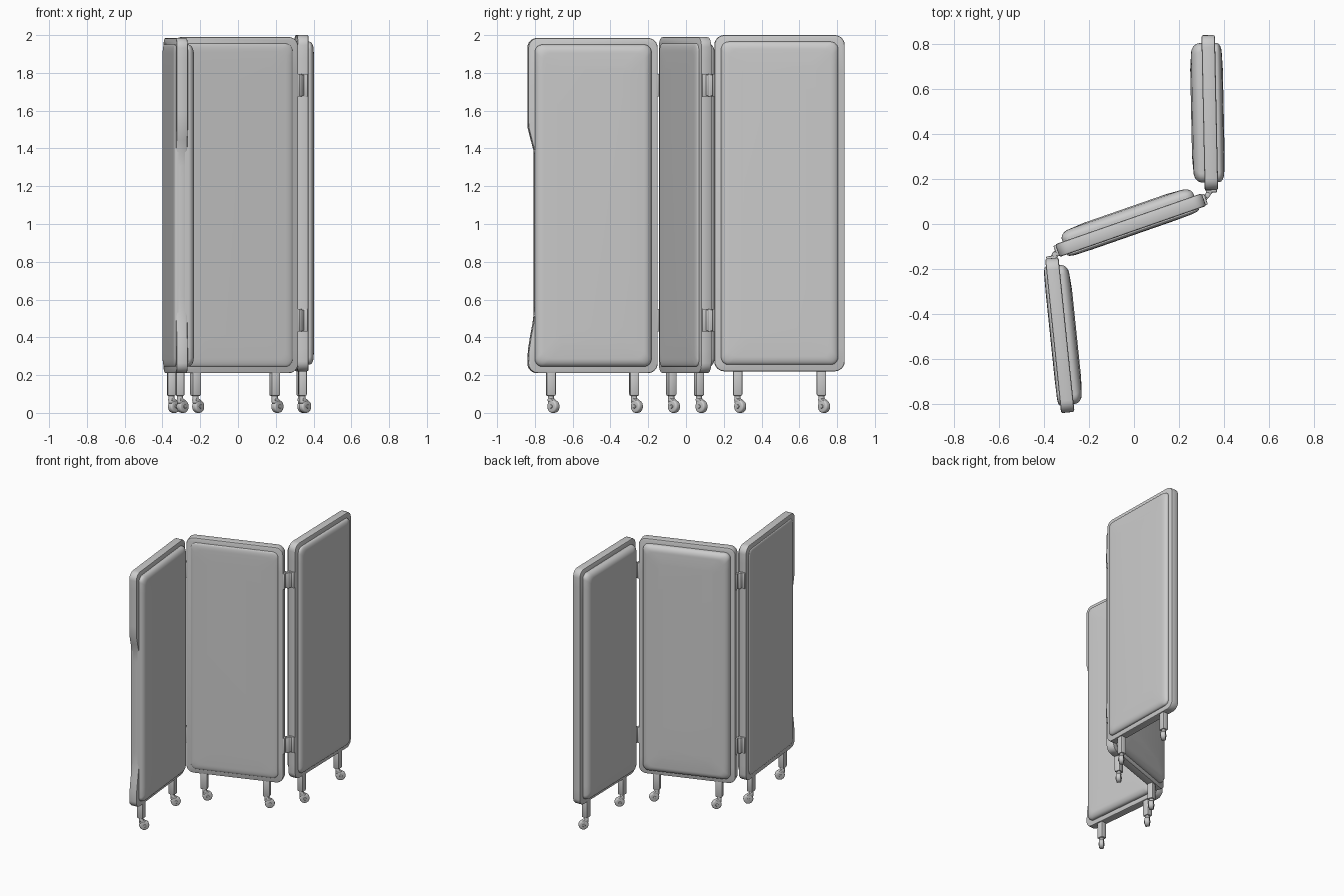
import bpy, bmesh, math
from mathutils import Matrix, Vector

if "Cube" in bpy.data.objects:
    bpy.data.objects.remove(bpy.data.objects["Cube"])

grey = bpy.data.materials.new("plain grey")
grey.diffuse_color = (0.6, 0.6, 0.6, 1)
grey.use_nodes = True
grey.node_tree.nodes["Principled BSDF"].inputs["Base Color"].default_value = grey.diffuse_color

WIDTH, HALF = 0.69, 0.03


def finish(bm, name, matrix):
    bmesh.ops.recalc_face_normals(bm, faces=bm.faces)
    me = bpy.data.meshes.new(name)
    bm.to_mesh(me)
    bm.free()
    me.materials.append(grey)
    ob = bpy.data.objects.new(name, me)
    bpy.context.collection.objects.link(ob)
    ob.matrix_world = matrix
    bpy.context.view_layer.objects.active = ob
    ob.select_set(True)
    bpy.ops.object.shade_smooth_by_angle(angle=math.radians(40))
    ob.select_set(False)
    return ob


def outline(w, h, r, side=24, n=6):
    """Rounded rectangle in the panel plane, with extra points up the sides."""
    pts = []
    for q, (sx, sz) in enumerate(((1, 1), (-1, 1), (-1, -1), (1, -1))):
        for i in range(n + 1):
            a = math.pi / 2 * (q + i / n)
            pts.append((sx * (w / 2 - r) + r * math.cos(a),
                        sz * (h / 2 - r) + r * math.sin(a)))
        if q in (1, 3):
            d = -1 if q == 1 else 1
            for i in range(1, side):
                pts.append((d * w / 2, d * (h / 2 - r) * (2 * i / side - 1)))
    return pts


def loft(name, rings, matrix, warp=None):
    """rings: (width, height, corner radius, depth), capped at both ends."""
    bm = bmesh.new()
    loops = []
    for w, h, r, d in rings:
        loops.append([bm.verts.new((u - (warp(u, z) if warp else 0), d, z))
                      for u, z in outline(w, h, r)])
    for a, b in zip(loops, loops[1:]):
        for i in range(len(a)):
            j = (i + 1) % len(a)
            bm.faces.new((a[i], a[j], b[j], b[i]))
    bm.faces.new(loops[0])
    bm.faces.new(loops[-1])
    return finish(bm, name, matrix)


def box(name, size, matrix, bevel=0.005):
    bm = bmesh.new()
    bmesh.ops.create_cube(bm, size=1, matrix=Matrix.Diagonal((*size, 1)))
    bmesh.ops.bevel(bm, geom=bm.edges[:], offset=bevel, segments=2,
                    affect='EDGES', profile=0.5)
    return finish(bm, name, matrix)


def rod(name, r, depth, matrix, bevel=0.004, r2=None):
    bm = bmesh.new()
    bmesh.ops.create_cone(bm, cap_ends=True, segments=24, radius1=r,
                          radius2=r if r2 is None else r2, depth=depth)
    rims = [e for e in bm.edges if abs(e.verts[0].co.z - e.verts[1].co.z) < 1e-5]
    bmesh.ops.bevel(bm, geom=rims, offset=bevel, segments=3,
                    affect='EDGES', profile=0.5)
    return finish(bm, name, matrix)


def dent(u, z):
    """Shallow hollow in the outer edge of the left frame."""
    if u < WIDTH / 2 - 0.06:
        return 0
    up = min(1, max(0, (0.43 - z) / 0.17))
    low = min(1, max(0, (z + 0.82) / 0.3))
    s = min(up, low)
    return 0.038 * s * s * (3 - 2 * s)


def pad(name, side, depth, height, matrix):
    """Padded cushion with rolled edges on one face of a panel."""
    rings = [(WIDTH - 0.07, height - 0.07, 0.04, side * (HALF - 0.012))]
    for i in range(9):
        a = math.pi / 2 * i / 8
        k = 0.07 + 0.09 * (1 - math.cos(a))
        rings.append((WIDTH - k, height - k, 0.04,
                      side * (HALF + depth * (0.15 + 0.75 * math.sin(a)))))
    rings.append((WIDTH - 0.3, height - 0.3, 0.04, side * (HALF + depth)))
    loft(name, rings, matrix)


def caster(name, x, y, top, angle):
    """Square leg, swivel stem, fork and wheel."""
    turn = Matrix.Rotation(angle, 4, 'Z')
    T = Matrix.Translation
    box(name + "_leg", (0.05, 0.045, top - 0.07),
        T((x, y, (top + 0.02 + 0.09) / 2)) @ turn, 0.008)
    rod(name + "_swivel_stem", 0.016, 0.05, T((x, y, 0.075)))
    swing = Matrix.Rotation(math.radians(45), 4, 'Z')
    hub = T((x + 0.014, y + 0.014, 0.034)) @ swing
    box(name + "_fork", (0.04, 0.034, 0.022),
        T((x + 0.006, y + 0.006, 0.066)) @ swing @ Matrix.Rotation(0.5, 4, 'Y'), 0.006)
    rod(name + "_wheel", 0.034, 0.034,
        hub @ Matrix.Rotation(math.pi / 2, 4, 'X'), 0.009)
    rod(name + "_axle", 0.01, 0.044,
        hub @ Matrix.Rotation(math.pi / 2, 4, 'X'), 0.003)


# Panels: name, centre x, y, turn, bottom, top, deep pad, shallow pad, warp
panels = [
    ("left", -0.33, -0.495, -84.1, 0.21, 1.985, 0.045, 0.013, dent),
    ("middle", -0.015, -0.005, 19.2, 0.21, 1.99, 0.048, 0.016, None),
    ("right", 0.337, 0.495, 91.2, 0.22, 2.0, 0.053, 0.032, None),
]
for name, x, y, deg, lo, hi, deep, shallow, warp in panels:
    ang = math.radians(deg)
    h = hi - lo
    m = Matrix.Translation((x, y, (lo + hi) / 2)) @ Matrix.Rotation(ang, 4, 'Z')
    # Frame with eased edges
    e = 0.008
    loft(name + "_frame", [
        (WIDTH - 2 * e, h - 2 * e, 0.045, -HALF),
        (WIDTH - 0.6 * e, h - 0.6 * e, 0.05, -HALF + 0.3 * e),
        (WIDTH, h, 0.053, -HALF + e),
        (WIDTH, h, 0.053, HALF - e),
        (WIDTH - 0.6 * e, h - 0.6 * e, 0.05, HALF - 0.3 * e),
        (WIDTH - 2 * e, h - 2 * e, 0.045, HALF)], m, warp)
    pad(name + "_deep_pad", 1, deep, h, m)
    pad(name + "_shallow_pad", -1, shallow, h, m)
    for tag, s in (("a", -1), ("b", 1)):
        p = Vector((x, y)) + 0.222 * s * Vector((math.cos(ang), math.sin(ang)))
        caster(f"{name}_caster_{tag}", p.x, p.y, lo, ang)

# Hinges joining the panel ends: end point and direction into each panel
joints = {
    "right": ((0.311, 0.108), 19.2 + 180, (0.344, 0.15), 91.2),
    "left": ((-0.341, -0.118), 19.2, (-0.365, -0.152), -84.1),
}
for name, (pa, da, pb, db) in joints.items():
    a, b = Vector(pa), Vector(pb)
    mid = (a + b) / 2
    link = b - a
    for tag, z in (("lower", 0.49), ("upper", 1.735)):
        T = Matrix.Translation
        rod(f"{name}_{tag}_hinge_pin", 0.012, 0.12, T((mid.x, mid.y, z)), 0.003)
        box(f"{name}_{tag}_hinge_link", (link.length + 0.03, 0.02, 0.11),
            T((mid.x, mid.y, z)) @ Matrix.Rotation(math.atan2(link.y, link.x), 4, 'Z'), 0.003)
        for leaf, p, d in (("a", a, da), ("b", b, db)):
            box(f"{name}_{tag}_hinge_leaf_{leaf}", (0.02, 0.05, 0.12),
                T((p.x, p.y, z)) @ Matrix.Rotation(math.radians(d), 4, 'Z'), 0.004)
